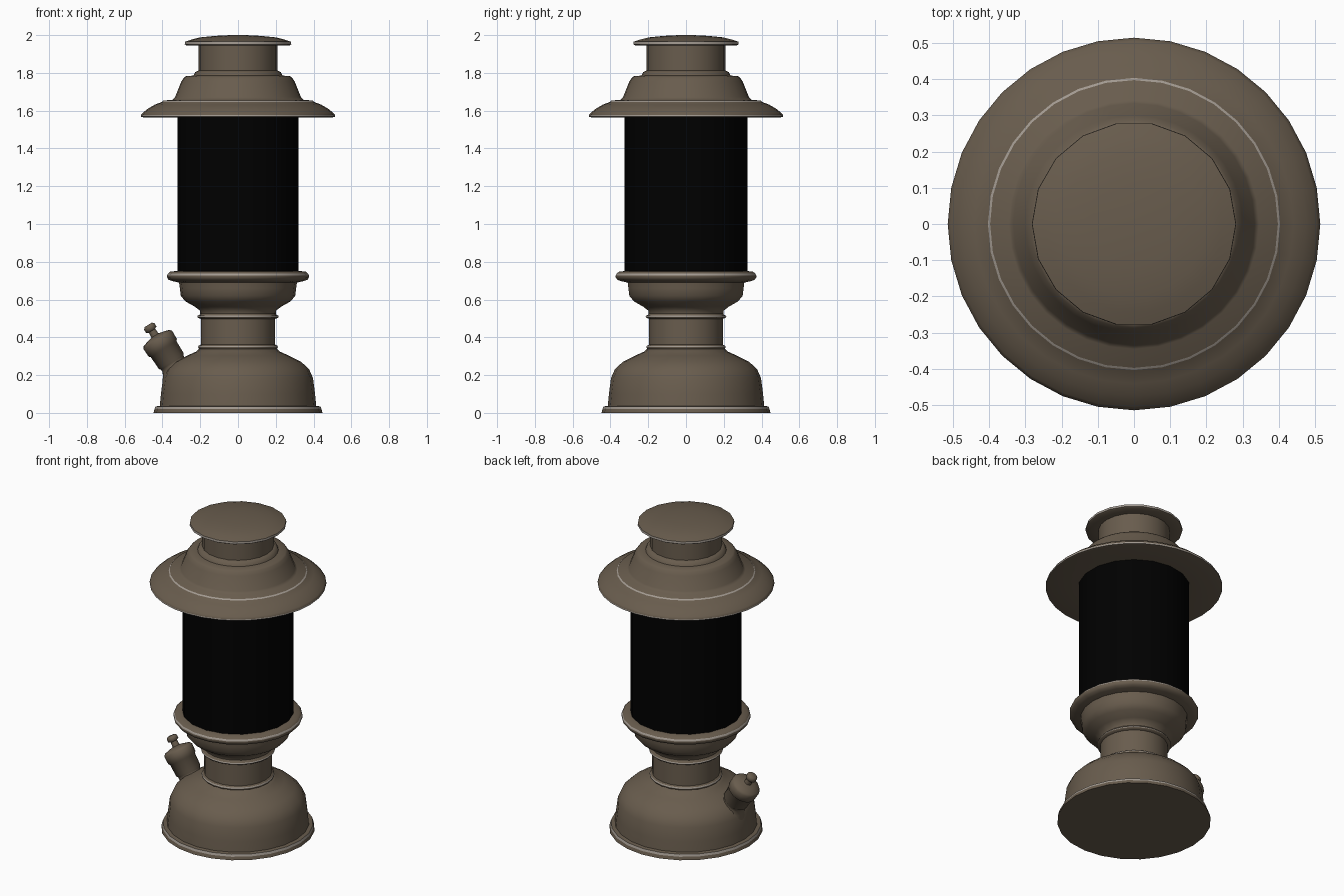
import bpy, bmesh, math
from mathutils import Matrix, Vector


def material(name, rgb):
    m = bpy.data.materials.new(name)
    m.diffuse_color = (*rgb, 1)
    return m


METAL = material("brown metal", (0.14, 0.108, 0.075))
BLACK = material("black glass", (0.0, 0.0, 0.0))
EDGE = material("worn grey edge", (0.36, 0.32, 0.28))


def lathe(name, profile, mat, sides=22, matrix=None, turn=0.0, worn=()):
    """Revolve (radius, height) points around z; strips listed in worn are grey."""
    bm = bmesh.new()
    rings = []
    for r, z in profile:
        rings.append([bm.verts.new((r * math.cos(turn + 2 * math.pi * i / sides),
                                    r * math.sin(turn + 2 * math.pi * i / sides), z))
                      for i in range(sides)])
    for k, (a, b) in enumerate(zip(rings, rings[1:])):
        for i in range(sides):
            j = (i + 1) % sides
            f = bm.faces.new((a[i], a[j], b[j], b[i]))
            f.material_index = 1 if k in worn else 0
    bm.faces.new(rings[0][::-1])
    bm.faces.new(rings[-1])
    bmesh.ops.recalc_face_normals(bm, faces=bm.faces)
    me = bpy.data.meshes.new(name)
    bm.to_mesh(me)
    bm.free()
    me.materials.append(mat)
    if worn:
        me.materials.append(EDGE)
    ob = bpy.data.objects.new(name, me)
    bpy.context.collection.objects.link(ob)
    if matrix:
        ob.matrix_world = matrix
    bpy.ops.object.select_all(action='DESELECT')
    ob.select_set(True)
    bpy.context.view_layer.objects.active = ob
    bpy.ops.object.shade_smooth_by_angle(angle=math.radians(62))
    return ob


# fuel tank with foot lip and rounded shoulder
lathe("fuel_tank", [(0.447, 0), (0.442, 0.02), (0.437, 0.034), (0.414, 0.037),
                    (0.408, 0.10), (0.397, 0.185), (0.377, 0.23), (0.335, 0.27),
                    (0.27, 0.303), (0.22, 0.325), (0.205, 0.34)], METAL, 24, worn=(1,))

# neck with a ring at each end
lathe("neck", [(0.205, 0.335), (0.212, 0.348), (0.209, 0.355), (0.197, 0.361),
               (0.197, 0.498), (0.212, 0.503), (0.216, 0.508), (0.214, 0.515),
               (0.202, 0.52), (0.20, 0.53)], METAL, worn=(1, 6))

# burner bowl and globe tray
lathe("burner_bowl", [(0.20, 0.52), (0.202, 0.542), (0.23, 0.563), (0.278, 0.59),
                      (0.303, 0.62), (0.308, 0.66), (0.312, 0.69), (0.345, 0.697),
                      (0.368, 0.705), (0.376, 0.718), (0.376, 0.728), (0.37, 0.738),
                      (0.358, 0.748), (0.315, 0.752)], METAL, worn=(10,))

# glass globe
lathe("glass_globe", [(0.325, 0.745), (0.325, 1.57)], BLACK, 18, turn=math.pi / 2)

# hood: curved brim with a ridge, cone and collar
lathe("hood", [(0.30, 1.568), (0.503, 1.565), (0.513, 1.568), (0.514, 1.576),
               (0.505, 1.588), (0.475, 1.612), (0.44, 1.632), (0.403, 1.646),
               (0.397, 1.653), (0.345, 1.658), (0.333, 1.672), (0.30, 1.755),
               (0.286, 1.775), (0.278, 1.782), (0.235, 1.786), (0.228, 1.803),
               (0.208, 1.813)], METAL, 32, worn=(2, 7))

# chimney and its domed cap
lathe("chimney", [(0.208, 1.80), (0.208, 1.95)], METAL, 20)
lathe("chimney_cap", [(0.205, 1.945), (0.272, 1.945), (0.282, 1.951), (0.281, 1.965),
                      (0.245, 1.977), (0.20, 1.988), (0.12, 1.996), (0.04, 2.0)],
      METAL, 18, worn=(2,))

# tilted filler cap on the left of the tank
axis = Vector((-0.536, 0, 0.844)).normalized()
tilt = Matrix.Translation((-0.30, 0, 0.19)) @ axis.to_track_quat('Z', 'Y').to_matrix().to_4x4()
lathe("filler_cap", [(0.12, 0.0), (0.10, 0.03), (0.08, 0.055), (0.07, 0.075),
                     (0.07, 0.09), (0.078, 0.10), (0.08, 0.175), (0.088, 0.182),
                     (0.09, 0.232), (0.08, 0.245), (0.045, 0.255), (0.022, 0.26),
                     (0.02, 0.29), (0.032, 0.296), (0.033, 0.317), (0.022, 0.327)],
      METAL, 16, tilt)
